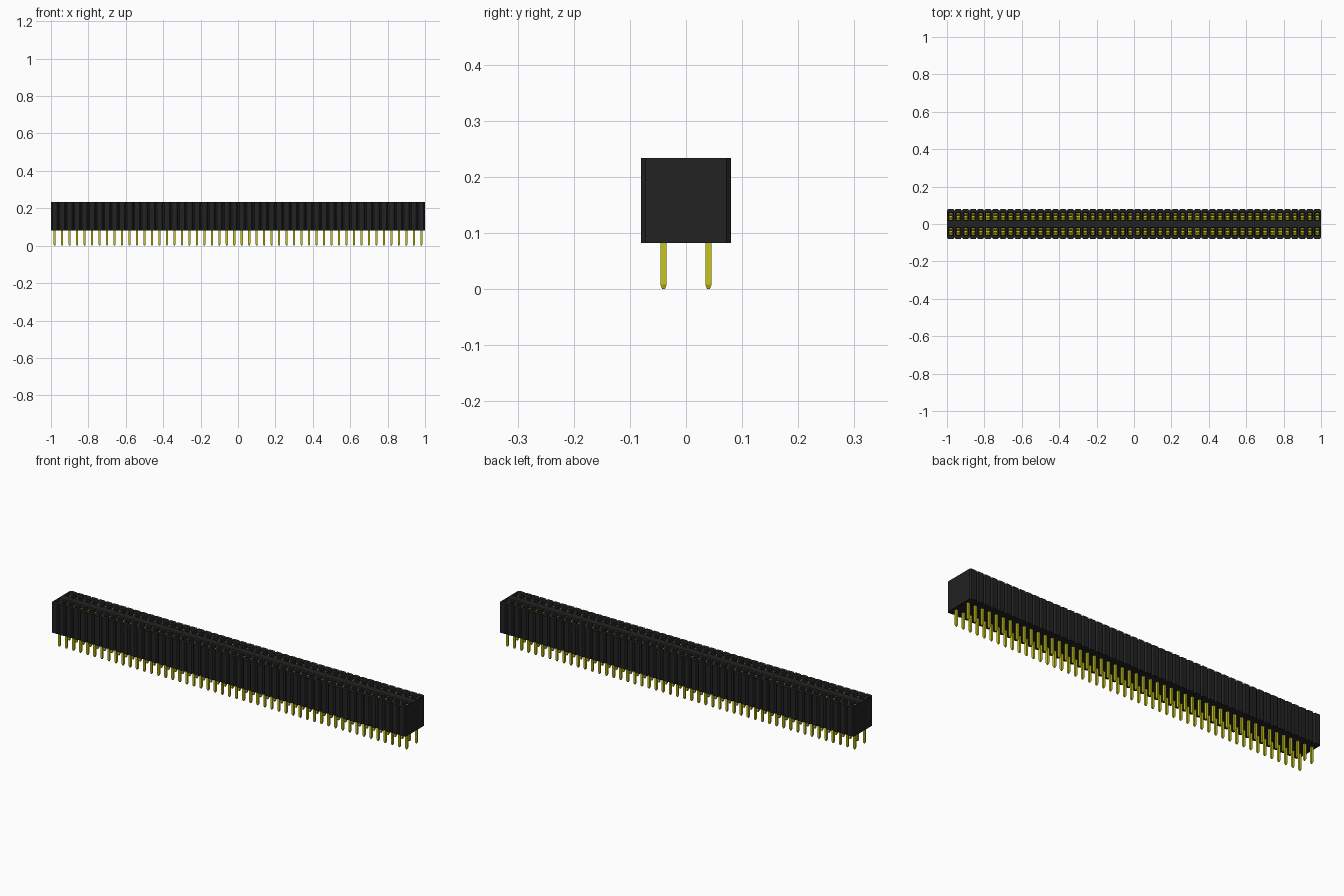
import bpy, bmesh

if "Cube" in bpy.data.objects:
    bpy.data.objects.remove(bpy.data.objects["Cube"])

COLUMNS, PITCH, ROW_Y = 50, 0.04, 0.04
Z0, Z1, HALF_Y = 0.082, 0.234, 0.08
XS = [(i - (COLUMNS - 1) / 2) * PITCH for i in range(COLUMNS)]


def material(name, rgb):
    m = bpy.data.materials.new(name)
    m.use_nodes = True
    m.diffuse_color = (*rgb, 1)
    m.node_tree.nodes["Principled BSDF"].inputs["Base Color"].default_value = (*rgb, 1)
    return m


black = material("black plastic", (0.016, 0.016, 0.016))
gold = material("yellow metal", (0.58, 0.56, 0.008))


def finish(bm, name, mat):
    bmesh.ops.recalc_face_normals(bm, faces=bm.faces[:])
    mesh = bpy.data.meshes.new(name)
    bm.to_mesh(mesh)
    bm.free()
    mesh.materials.append(mat)
    ob = bpy.data.objects.new(name, mesh)
    bpy.context.collection.objects.link(ob)
    return ob


def rect(bm, x, y, z, hx, hy):
    return [bm.verts.new((x + a * hx, y + b * hy, z))
            for a, b in ((-1, -1), (1, -1), (1, 1), (-1, 1))]


def bridge(bm, a, b):
    for i in range(len(a)):
        j = (i + 1) % len(a)
        bm.faces.new((a[i], a[j], b[j], b[i]))


def loft(bm, sections):
    """Closed square tube through (x, y, z, half_x, half_y) sections."""
    loops = [rect(bm, *s) for s in sections]
    for a, b in zip(loops, loops[1:]):
        bridge(bm, a, b)
    bm.faces.new(loops[0])
    bm.faces.new(loops[-1])


# Housing: repeated cells with chamfered outer corners and a socket each
bm = bmesh.new()
h, cx, cy = PITCH / 2, 0.007, 0.008
outline = [(-h, 0), (h, 0), (h, HALF_Y - cy), (h - cx, HALF_Y),
           (-h + cx, HALF_Y), (-h, HALF_Y - cy)]
for x in XS:
    for s in (-1, 1):
        low, top = [[bm.verts.new((x + px, s * py, z)) for px, py in outline]
                    for z in (Z0, Z1)]
        bm.faces.new(low)
        for i in (2, 3, 4):
            bm.faces.new((low[i], low[i + 1], top[i + 1], top[i]))
        # Socket: tapered mouth, straight walls and floor
        mouth = rect(bm, x, s * ROW_Y, Z1, 0.015, 0.022)
        neck = rect(bm, x, s * ROW_Y, Z1 - 0.006, 0.0125, 0.019)
        floor = rect(bm, x, s * ROW_Y, Z0 + 0.02, 0.0125, 0.019)
        if s < 0:
            for loop in (mouth, neck, floor):
                loop[:] = [loop[k] for k in (3, 2, 1, 0)]
        bridge(bm, mouth, neck)
        bridge(bm, neck, floor)
        bm.faces.new(floor)
        # Top rim around the socket
        bm.faces.new((top[0], top[1], mouth[1], mouth[0]))
        bm.faces.new((top[1], top[2], mouth[2], mouth[1]))
        bm.faces.new((top[2], top[3], top[4], top[5], mouth[3], mouth[2]))
        bm.faces.new((top[5], top[0], mouth[0], mouth[3]))
bmesh.ops.remove_doubles(bm, verts=bm.verts[:], dist=1e-5)
# Flat end walls
bmesh.ops.holes_fill(bm, edges=[e for e in bm.edges if e.is_boundary], sides=0)
finish(bm, "housing", black)

# Pins: square legs with tapered tips
bm = bmesh.new()
for x in XS:
    for y in (-ROW_Y, ROW_Y):
        loft(bm, [(x, y, 0, 0.0025, 0.0025), (x, y, 0.008, 0.0055, 0.0055),
                  (x, y, Z0 + 0.01, 0.0055, 0.0055)])
finish(bm, "pins", gold)

# Contacts: a base in each socket with two leaves that pinch near the top
bm = bmesh.new()
for x in XS:
    for y in (-ROW_Y, ROW_Y):
        loft(bm, [(x, y, Z0 + 0.019, 0.010, 0.0175), (x, y, Z0 + 0.03, 0.010, 0.0175)])
        for s in (-1, 1):
            loft(bm, [(x, y + s * d, z, 0.008, 0.002) for d, z in
                      ((0.015, Z0 + 0.028), (0.005, Z1 - 0.035), (0.013, Z1 - 0.012))])
finish(bm, "contacts", gold)
